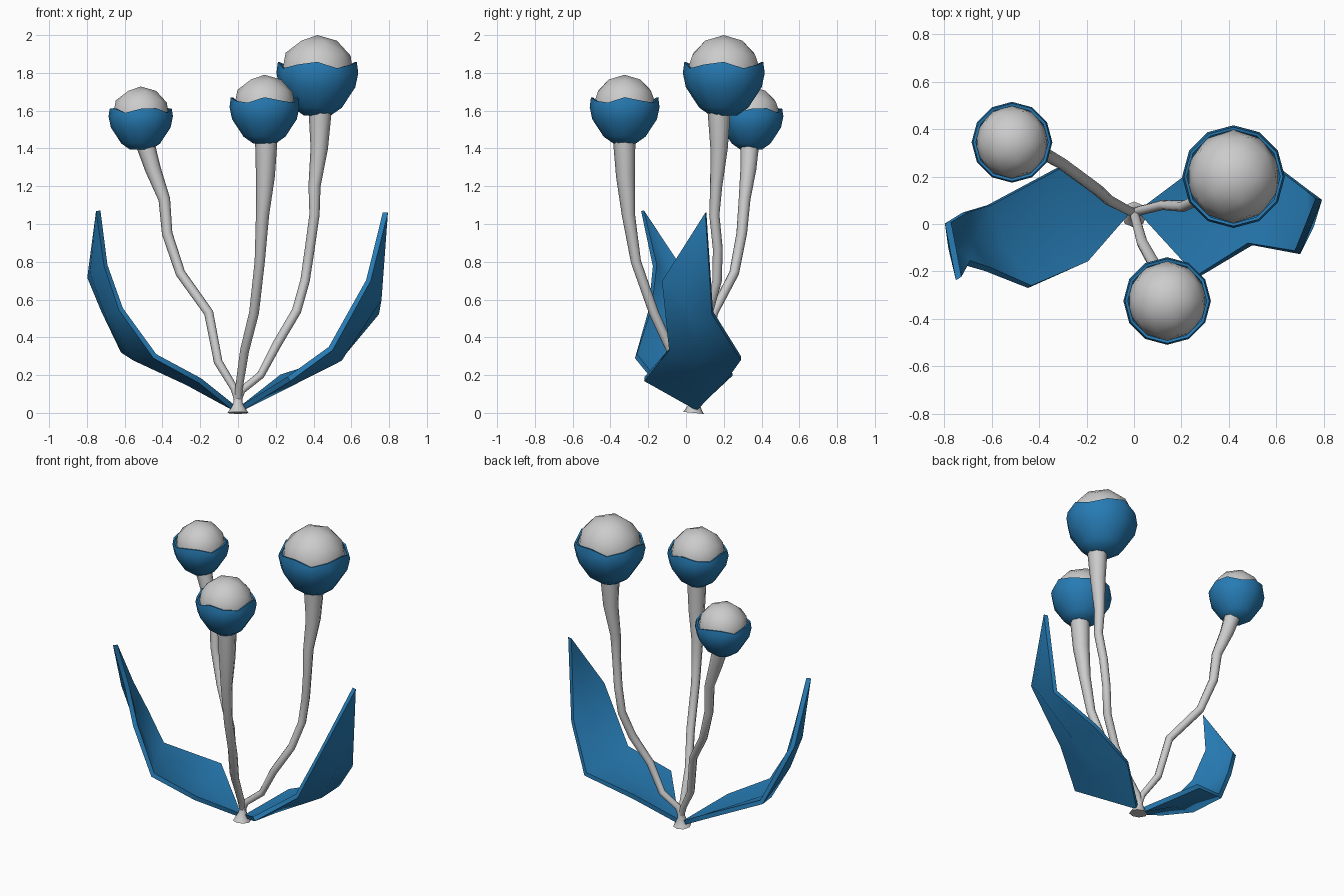
import bpy, bmesh, math
from mathutils import Vector

if "Cube" in bpy.data.objects:
    bpy.data.objects.remove(bpy.data.objects["Cube"])

blue = bpy.data.materials.new("blue")
blue.diffuse_color = (0.02, 0.2, 0.46, 1)
blue.use_nodes = True
blue.node_tree.nodes["Principled BSDF"].inputs["Base Color"].default_value = blue.diffuse_color


def make(name, verts, faces, mat=None, angle=60, thick=0, offset=0):
    me = bpy.data.meshes.new(name)
    me.from_pydata([tuple(v) for v in verts], [], faces)
    bm = bmesh.new()
    bm.from_mesh(me)
    bmesh.ops.recalc_face_normals(bm, faces=bm.faces)
    bm.to_mesh(me)
    bm.free()
    ob = bpy.data.objects.new(name, me)
    bpy.context.collection.objects.link(ob)
    if mat:
        me.materials.append(mat)
    bpy.ops.object.select_all(action='DESELECT')
    bpy.context.view_layer.objects.active = ob
    ob.select_set(True)
    if thick:
        m = ob.modifiers.new("thickness", 'SOLIDIFY')
        m.thickness, m.offset = thick, offset
        bpy.ops.object.modifier_apply(modifier=m.name)
    bpy.ops.object.shade_smooth_by_angle(angle=math.radians(angle))
    return ob


def skin(rings, n, cap_start=True, cap_end=True):
    faces = [(i * n + j, i * n + (j + 1) % n, (i + 1) * n + (j + 1) % n, (i + 1) * n + j)
             for i in range(rings - 1) for j in range(n)]
    if cap_start:
        faces.append(tuple(range(n))[::-1])
    if cap_end:
        faces.append(tuple(range((rings - 1) * n, rings * n)))
    return faces


def tube(name, pts, n=8):
    # pts: x, y, z, radius
    p = [Vector(q[:3]) for q in pts]
    verts = []
    for i, c in enumerate(p):
        t = (p[min(i + 1, len(p) - 1)] - p[max(i - 1, 0)]).normalized()
        u = Vector((0, 1, 0)).cross(t).normalized()
        w = t.cross(u)
        for j in range(n):
            a = math.tau * j / n
            verts.append(c + pts[i][3] * (u * math.cos(a) + w * math.sin(a)))
    make(name, verts, skin(len(p), n))


def head(name, x, y, z, r, wave):
    # faceted round bloom
    bm = bmesh.new()
    bmesh.ops.create_icosphere(bm, subdivisions=2, radius=r)
    verts = [v.co + Vector((x, y, z)) for v in bm.verts]
    faces = [tuple(v.index for v in f.verts) for f in bm.faces]
    bm.free()
    make(name + "_ball", verts, faces)
    # cup with wavy rim
    n = 12
    verts = []
    prof = [(0.36, -1.16), (0.66, -0.95), (1.02, -0.4), (1.1, -0.02), (1.06, 0.2)]
    for k, (pr, pz) in enumerate(prof):
        for j in range(n):
            a = math.tau * j / n
            h = 0.1 * math.sin(4 * a + wave) if k == 4 else 0
            verts.append((x + r * pr * math.cos(a), y + r * pr * math.sin(a), z + r * (pz + h)))
    make(name + "_cup", verts, skin(5, n, True, False), blue, 60, 0.012, -1)


def leaf(name, base, sections, tip, sag=0.035):
    # paired edge points with a sunken midrib between them
    verts = [Vector(base)]
    ends = [Vector(base)] + [(Vector(a) + Vector(b)) / 2 for a, b in sections] + [Vector(tip)]
    for i, (a, b) in enumerate(sections):
        a, b = Vector(a), Vector(b)
        down = (b - a).cross(ends[i + 2] - ends[i]).normalized()
        if down.z > 0:
            down = -down
        verts += [a, (a + b) / 2 + down * sag, b]
    verts.append(Vector(tip))
    k = len(sections)
    faces = [(0, 1, 2), (0, 2, 3)]
    for i in range(k - 1):
        for s in (1, 2):
            a = s + 3 * i
            faces += [(a, a + 3, a + 1), (a + 1, a + 3, a + 4)]
    t = 3 * k + 1
    faces += [(t - 3, t, t - 2), (t - 2, t, t - 1)]
    make(name, verts, faces, blue, 60, 0.028, 0)


# Flower heads
head("left_flower", -0.515, 0.345, 1.573, 0.155, 0.4)
head("front_flower", 0.14, -0.325, 1.622, 0.168, 1.2)
head("right_flower", 0.42, 0.2, 1.803, 0.197, 2.2)

# Stems
tube("left_stem", [(0, .05, .06, .018), (-.02, .055, .13, .02), (-.105, .1, .27, .023),
                   (-.155, .145, .53, .025), (-.305, .255, .74, .026), (-.375, .295, .95, .028),
                   (-.39, .31, 1.13, .031), (-.45, .33, 1.29, .042), (-.49, .337, 1.42, .05)])
tube("front_stem", [(0, .05, .06, .018), (.005, .03, .13, .02), (.035, -.08, .33, .024),
                    (.085, -.17, .53, .026), (.115, -.265, .8, .027), (.13, -.305, 1.05, .035),
                    (.145, -.32, 1.25, .05), (.15, -.328, 1.46, .06)])
tube("right_stem", [(0, .05, .06, .018), (.02, .055, .12, .02), (.12, .08, .2, .021),
                    (.21, .075, .37, .024), (.31, .12, .54, .025), (.355, .165, .7, .025),
                    (.38, .168, .87, .026), (.405, .15, 1.05, .027), (.405, .16, 1.2, .032),
                    (.43, .175, 1.4, .046), (.435, .175, 1.61, .062)])

# Flared foot
tube("foot", [(0, .04, 0, .055), (0, .042, .02, .042), (0, .048, .055, .024), (0, .05, .1, .02)])

# Leaves
leaf("right_leaf", (.02, .055, .025),
     [((.27, -.22, .18), (.23, .215, .19)),
      ((.49, -.085, .34), (.535, .29, .29)),
      ((.69, -.12, .7), (.735, .14, .53))], (.78, .105, 1.06), 0.04)
leaf("left_leaf", (-.02, .05, .025),
     [((-.2, -.16, .17), (-.3, .245, .21)),
      ((-.44, -.265, .3), (-.61, .08, .33)),
      ((-.62, -.19, .55), (-.71, .05, .54)),
      ((-.7, -.165, .78), (-.785, .005, .72))], (-.74, -.23, 1.07), 0.035)
